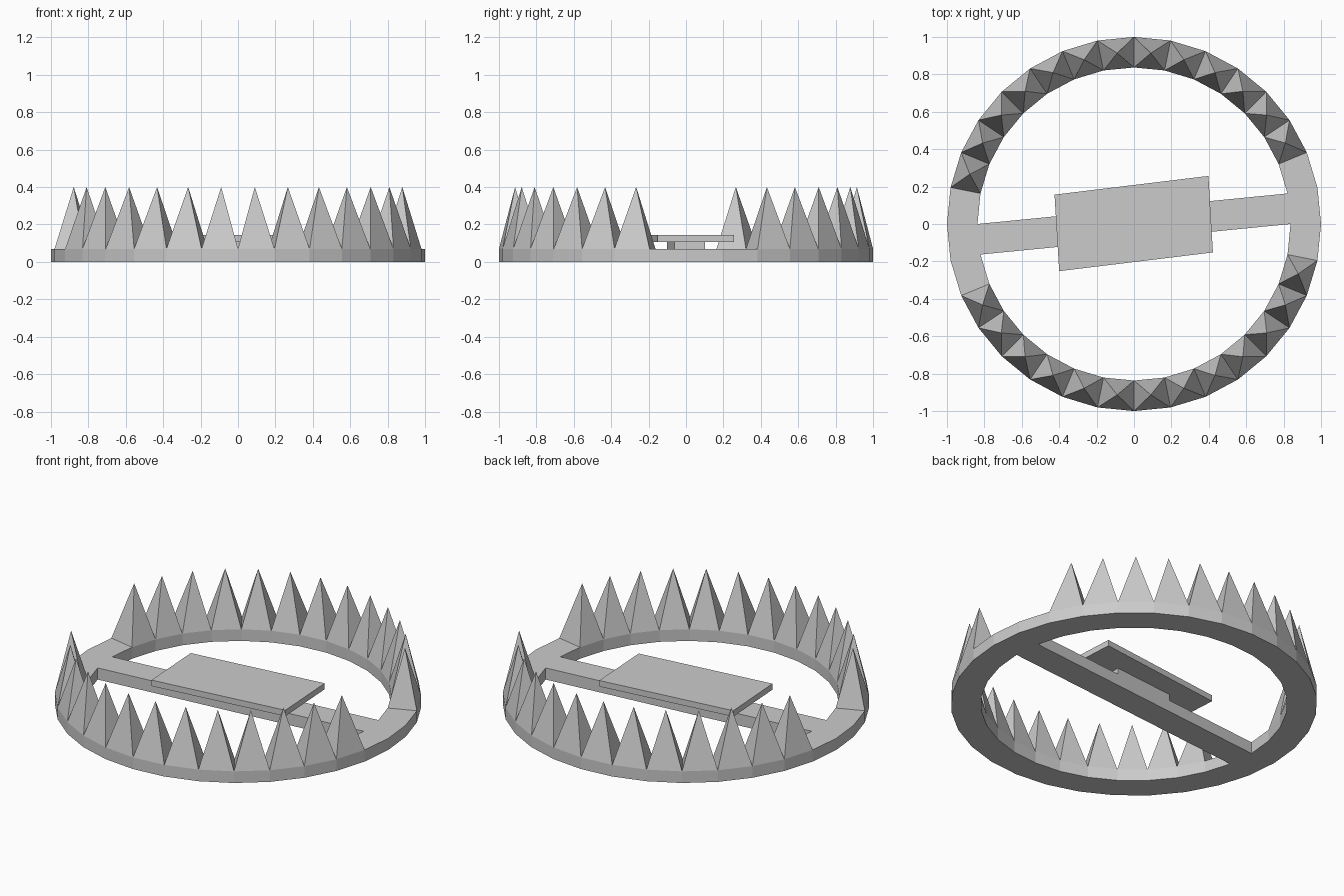
import bpy, bmesh
from math import cos, sin, tau

if "Cube" in bpy.data.objects:
    bpy.data.objects.remove(bpy.data.objects["Cube"])

SEGS, R_OUT, R_IN = 32, 1.0, 0.837
H_RING, H_SPIKE = 0.07, 0.40


def polar(r, i):
    a = tau * i / SEGS
    return (r * cos(a), r * sin(a))


def finish(bm, name):
    bmesh.ops.recalc_face_normals(bm, faces=bm.faces)
    me = bpy.data.meshes.new(name)
    bm.to_mesh(me)
    bm.free()
    ob = bpy.data.objects.new(name, me)
    bpy.context.collection.objects.link(ob)
    return ob


def prism(name, corners, z0, z1):
    bm = bmesh.new()
    lo = [bm.verts.new((x, y, z0)) for x, y in corners]
    hi = [bm.verts.new((x, y, z1)) for x, y in corners]
    bm.faces.new(lo[::-1])
    bm.faces.new(hi)
    n = len(corners)
    for i in range(n):
        j = (i + 1) % n
        bm.faces.new((lo[i], lo[j], hi[j], hi[i]))
    return finish(bm, name)


# Jaw ring: rectangular section swept round, teeth poked up from its top faces
bm = bmesh.new()
section = [(R_OUT, 0), (R_OUT, H_RING), (R_IN, H_RING), (R_IN, 0)]
loops = [[bm.verts.new((*polar(r, i), z)) for r, z in section] for i in range(SEGS)]
teeth = []
for i in range(SEGS):
    a, b = loops[i], loops[(i + 1) % SEGS]
    for k in range(4):
        m = (k + 1) % 4
        f = bm.faces.new((a[k], b[k], b[m], a[m]))
        # two half-circles of 13 teeth, gaps at the bar ends
        if k == 1 and 2 <= i % 16 <= 14:
            teeth.append(f)
for v in bmesh.ops.poke(bm, faces=teeth)["verts"]:
    v.co.z = H_SPIKE
finish(bm, "toothed_ring")

# Cross bar joining opposite inner segments of the ring
bar = [polar(R_IN, i) for i in (0, 1, 16, 17)]
prism("cross_bar", bar, 0, H_RING)

# Pedestal following the slanted sides of the bar
(x0, y0), (x1, y1) = bar[2], bar[1]
slope = (y1 - y0) / (x1 - x0)
top_y = lambda x: slope * (x - x0)
X = 0.20
prism("plate_pedestal",
      [(X, top_y(X)), (-X, top_y(-X)), (-X, -top_y(X)), (X, -top_y(-X))],
      H_RING, 0.108)

# Trigger plate
prism("trigger_plate",
      [(0.398, 0.257), (-0.425, 0.157), (-0.40, -0.252), (0.422, -0.152)],
      0.107, 0.143)
